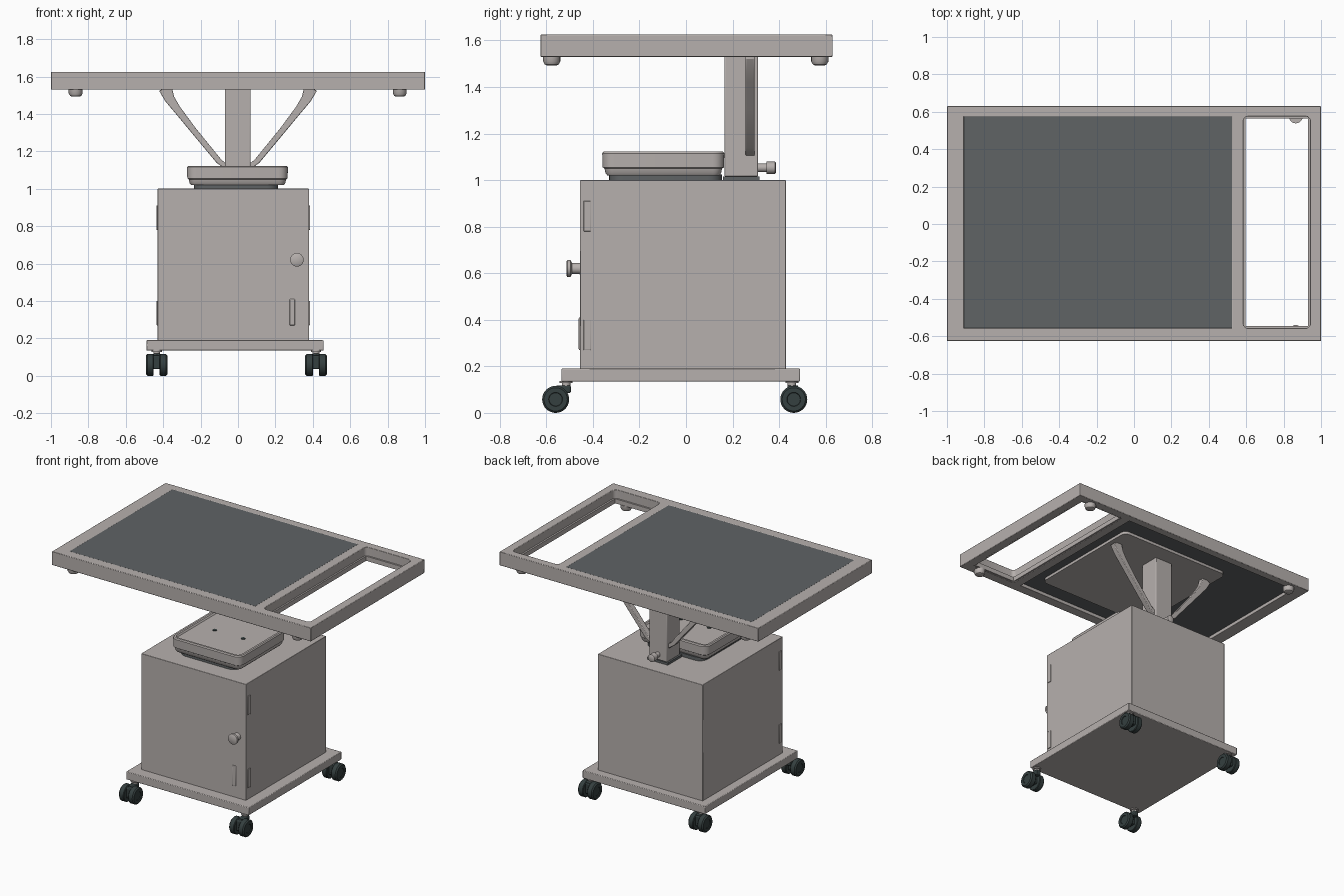
import bpy, bmesh, math
from mathutils import Vector

if "Cube" in bpy.data.objects:
    bpy.data.objects.remove(bpy.data.objects["Cube"])


def material(name, rgb):
    m = bpy.data.materials.new(name)
    m.diffuse_color = (*rgb, 1)
    m.use_nodes = True
    m.node_tree.nodes["Principled BSDF"].inputs["Base Color"].default_value = m.diffuse_color
    return m


BEIGE = material("warm grey paint", (0.47, 0.435, 0.42))
SLATE = material("slate panel", (0.115, 0.125, 0.13))
RUBBER = material("dark rubber", (0.035, 0.05, 0.05))


def finish(name, bm, mat, bevel=0.0):
    bmesh.ops.recalc_face_normals(bm, faces=bm.faces)
    me = bpy.data.meshes.new(name)
    bm.to_mesh(me)
    bm.free()
    me.materials.append(mat)
    ob = bpy.data.objects.new(name, me)
    bpy.context.collection.objects.link(ob)
    if bevel:
        mod = ob.modifiers.new("bevel", 'BEVEL')
        mod.width, mod.segments, mod.limit_method = bevel, 2, 'ANGLE'
    bpy.context.view_layer.objects.active = ob
    ob.select_set(True)
    bpy.ops.object.shade_smooth_by_angle(angle=math.radians(35))
    ob.select_set(False)
    return ob


def box(name, x, y, z, mat, bevel=0.0):
    bm = bmesh.new()
    bmesh.ops.create_cube(bm, size=1)
    for v in bm.verts:
        v.co = [a + (b - a) * (c + 0.5) for (a, b), c in zip((x, y, z), v.co)]
    return finish(name, bm, mat, bevel)


def lathe(name, start, axis, profile, mat, n=32):
    """Turn (distance along axis, radius) pairs into a capped round solid."""
    bm = bmesh.new()
    rot = Vector((0, 0, 1)).rotation_difference(Vector(axis))
    rings = [[bm.verts.new(Vector(start) + rot @ Vector((r * math.cos(2 * math.pi * i / n),
              r * math.sin(2 * math.pi * i / n), d))) for i in range(n)] for d, r in profile]
    skin(bm, rings)
    return finish(name, bm, mat)


def skin(bm, rings):
    n = len(rings[0])
    for a, b in zip(rings, rings[1:]):
        for i in range(n):
            bm.faces.new((a[i], a[(i + 1) % n], b[(i + 1) % n], b[i]))
    bm.faces.new(rings[0][::-1])
    bm.faces.new(rings[-1])


def rounded_loft(name, x, y, r, levels, mat):
    """Stack rounded rectangles given as (z, inset)."""
    bm = bmesh.new()
    rings = []
    for z, inset in levels:
        rr = max(r - inset, 0.008)
        ring = []
        for k, (sx, sy) in enumerate(((1, 1), (0, 1), (0, 0), (1, 0))):
            cx = x[sx] + (1 - 2 * sx) * (inset + rr)
            cy = y[sy] + (1 - 2 * sy) * (inset + rr)
            for j in range(7):
                a = math.pi / 2 * (k + j / 6)
                ring.append(bm.verts.new((cx + rr * math.cos(a), cy + rr * math.sin(a), z)))
        rings.append(ring)
    skin(bm, rings)
    return finish(name, bm, mat)


def window_frame(name, xs, ys, z, holes, mat, round_x=None, bevel=0.0):
    """Slab cut into grid cells, with the named cells left open."""
    bm = bmesh.new()
    g = [[bm.verts.new((a, b, z[0])) for b in ys] for a in xs]
    for i in range(len(xs) - 1):
        for j in range(len(ys) - 1):
            if (i, j) not in holes:
                bm.faces.new((g[i][j], g[i + 1][j], g[i + 1][j + 1], g[i][j + 1]))
    ext = bmesh.ops.extrude_face_region(bm, geom=bm.faces[:])
    for v in ext["geom"]:
        if isinstance(v, bmesh.types.BMVert):
            v.co.z = z[1]
    if round_x:
        edges = [e for e in bm.edges if abs(e.verts[0].co.z - e.verts[1].co.z) > 0.01
                 and any(abs(e.verts[0].co.x - a) < 1e-4 for a in round_x)
                 and any(abs(e.verts[0].co.y - b) < 1e-4 for b in ys[1:-1])]
        bmesh.ops.bevel(bm, geom=edges, offset=0.025, segments=4, profile=0.5, affect='EDGES')
    return finish(name, bm, mat, bevel)


# Table top: frame with an inlaid panel and an open bay
window_frame("table_frame", (-1, -0.91, 0.523, 0.585, 0.942, 1), (-0.625, -0.557, 0.575, 0.63),
             (1.53, 1.625), {(1, 1), (3, 1)}, BEIGE, round_x=(0.585, 0.942), bevel=0.003)
window_frame("bay_ledge", (0.575, 0.596, 0.93, 0.95), (-0.565, -0.545, 0.563, 0.585),
             (1.533, 1.565), {(1, 1)}, BEIGE)
box("table_panel", (-0.91, 0.523), (-0.557, 0.575), (1.555, 1.624), SLATE)
rounded_loft("mounting_plate", (-0.44, 0.44), (-0.43, 0.43), 0.04, [(1.535, 0), (1.558, 0)], BEIGE)

# Small feet under the table corners
for x in (-0.868, 0.865):
    for y in (-0.577, 0.575):
        lathe("table_foot", (x, y, 1.535), (0, 0, -1),
              [(0, 0.037), (0.025, 0.037), (0.038, 0.03), (0.042, 0.022)], BEIGE, 20)

# Post, its foot plate, and the clamp knob behind it
box("post", (-0.07, 0.068), (0.165, 0.31), (1.015, 1.54), BEIGE, 0.006)
box("post_foot", (-0.08, 0.078), (0.16, 0.315), (0.998, 1.016), SLATE)
lathe("clamp_knob", (0, 0.305, 1.053), (0, 1, 0),
      [(0, 0.018), (0.04, 0.018), (0.04, 0.026), (0.078, 0.026), (0.082, 0.02)], BEIGE, 20)

# Slanted braces swept along a gently bent path
for s in (-1, 1):
    bm = bmesh.new()
    rings = []
    for x, z, w in ((0.05, 1.11, 0.014), (0.1, 1.145, 0.014), (0.24, 1.315, 0.015),
                    (0.33, 1.43, 0.019), (0.365, 1.48, 0.024), (0.39, 1.54, 0.032)):
        rings.append([bm.verts.new((s * (x + a * w), 0.275 + b * 0.02, z - a * w * 0.5))
                      for a, b in ((-1, -1), (1, -1), (1, 1), (-1, 1))])
    skin(bm, rings)
    finish("brace", bm, BEIGE, 0.004)

# Tray on a dark swivel plate
rounded_loft("tray_base", (-0.235, 0.215), (-0.33, 0.155), 0.06, [(0.998, 0), (1.024, 0)], SLATE)
rounded_loft("tray", (-0.273, 0.267), (-0.36, 0.165), 0.05,
             [(1.02, 0.022), (1.03, 0.014), (1.05, 0.01), (1.055, 0.002), (1.115, 0),
              (1.122, 0.006), (1.122, 0.02), (1.112, 0.028)], BEIGE)
for x in (-0.11, 0.11):
    lathe("tray_screw", (x, -0.1, 1.108), (0, 0, 1), [(0, 0.014), (0.008, 0.014)], RUBBER, 16)

# Cabinet with door knob, door handle plate and side hinges
box("cabinet", (-0.43, 0.38), (-0.455, 0.43), (0.185, 1.0), BEIGE, 0.003)
lathe("door_knob", (0.315, -0.45, 0.62), (0, -1, 0),
      [(0, 0.026), (0.01, 0.024), (0.04, 0.024), (0.046, 0.036), (0.06, 0.036), (0.064, 0.03)], BEIGE)
box("door_plate", (0.275, 0.305), (-0.461, -0.45), (0.27, 0.41), BEIGE, 0.004)
for x in (-0.43, 0.38):
    for z in (0.27, 0.78):
        box("hinge", (x - 0.005, x + 0.005), (-0.44, -0.41), (z, z + 0.13), BEIGE, 0.002)

# Base board
box("base_board", (-0.49, 0.457), (-0.535, 0.49), (0.135, 0.19), BEIGE, 0.004)

# Twin-wheel casters
for x in (-0.435, 0.417):
    for y, stem_y in ((-0.56, -0.515), (0.463, 0.455)):
        for s in (-1, 1):
            lathe("caster_wheel", (x + s * 0.016, y, 0.058), (s, 0, 0),
                  [(0, 0.054), (0.004, 0.058), (0.034, 0.058), (0.042, 0.05), (0.042, 0.03),
                   (0.038, 0.028)], RUBBER)
        box("caster_body", (x - 0.02, x + 0.02), (y - 0.03, y + 0.03), (0.036, 0.108), RUBBER, 0.006)
        box("caster_bracket", (x - 0.02, x + 0.02), (min(y, stem_y - 0.02), max(y, stem_y) + 0.02),
            (0.085, 0.118), RUBBER, 0.006)
        lathe("caster_stem", (x, stem_y, 0.11), (0, 0, 1),
              [(0, 0.018), (0.018, 0.018), (0.018, 0.028), (0.027, 0.028)], BEIGE, 20)
